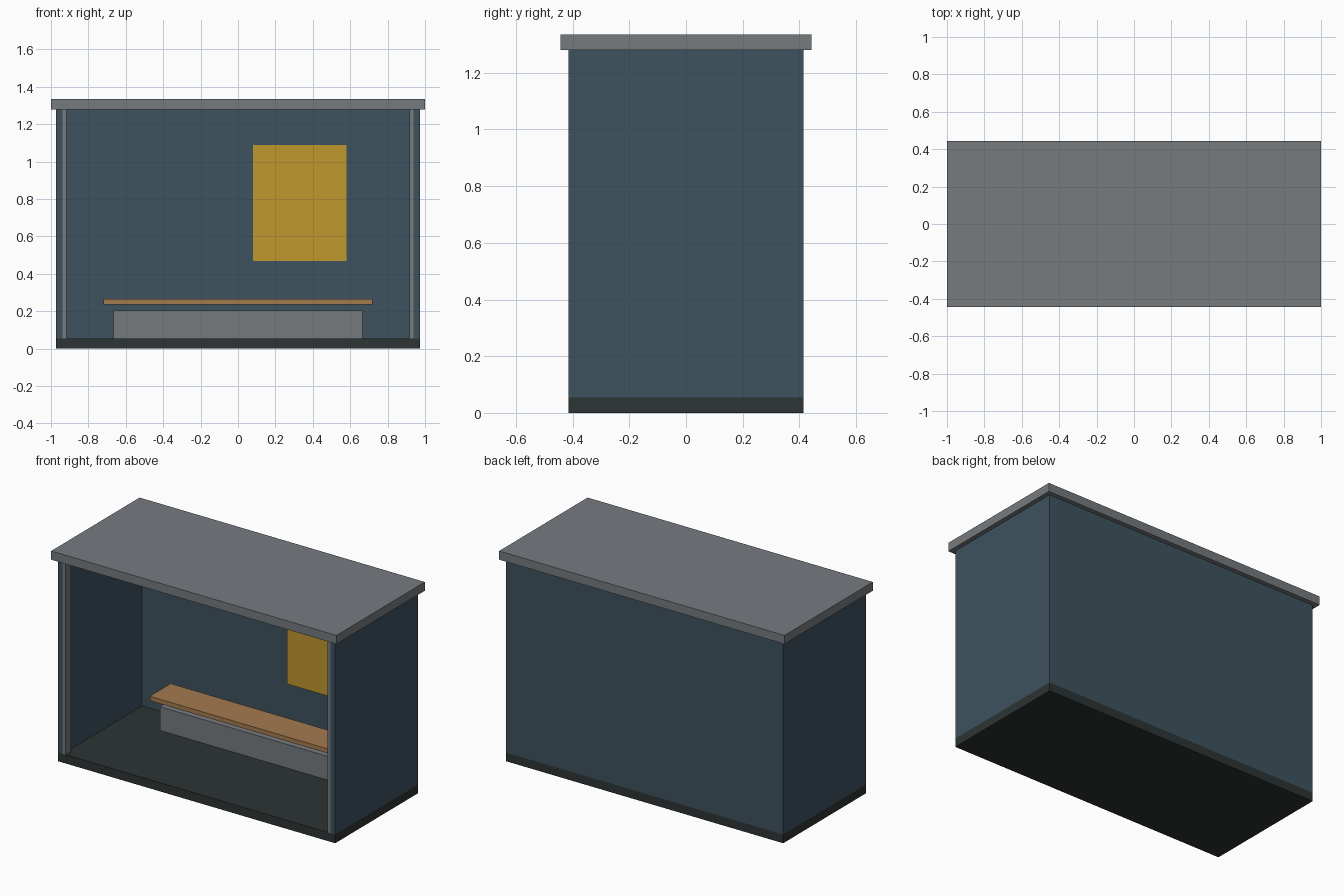
import bpy

cube = bpy.data.objects.get("Cube")
if cube:
    bpy.data.objects.remove(cube, do_unlink=True)


def material(name, rgb):
    mat = bpy.data.materials.new(name)
    mat.use_nodes = True
    colour = (*rgb, 1.0)
    mat.diffuse_color = colour
    mat.node_tree.nodes["Principled BSDF"].inputs["Base Color"].default_value = colour
    return mat


def box(name, x, y, z, mat):
    """Box spanning the given (low, high) range on each axis."""
    spans = (x, y, z)
    bpy.ops.mesh.primitive_cube_add(size=1, location=[(a + b) / 2 for a, b in spans])
    obj = bpy.context.object
    obj.name = name
    obj.scale = [b - a for a, b in spans]
    bpy.ops.object.transform_apply(location=False, rotation=False, scale=True)
    obj.data.materials.append(mat)
    return obj


wall_blue = material("slate blue", (0.047, 0.084, 0.112))
metal_grey = material("mid grey", (0.18, 0.197, 0.212))
floor_dark = material("dark grey", (0.026, 0.034, 0.033))
wood = material("light wood", (0.37, 0.195, 0.08))
yellow = material("mustard yellow", (0.53, 0.31, 0.027))

W, D = 0.972, 0.415          # half width and half depth of the shelter
FLOOR, EAVES = 0.055, 1.28   # floor top and wall top
T = 0.033                    # wall thickness

# Floor slab and overhanging roof
box("floor_slab", (-W, W), (-D, D), (0, FLOOR), floor_dark)
box("roof", (-1, 1), (-0.443, 0.443), (EAVES, 1.335), metal_grey)

# Back wall, side walls and front posts
box("back_wall", (-W, W), (D - T, D), (FLOOR, EAVES), wall_blue)
for side, s in (("left", 1), ("right", -1)):
    box(side + "_wall", sorted((s * (W - T), s * W)), (-D, D - T),
        (FLOOR, EAVES), wall_blue)
    box(side + "_front_post", sorted((s * (W - 0.055), s * (W - T))),
        (-D, -D + 0.055), (FLOOR, EAVES), metal_grey)

# Bench: plinth with a seat board above it
box("bench_plinth", (-0.665, 0.665), (0.167, 0.333), (FLOOR, 0.205), metal_grey)
box("bench_seat", (-0.72, 0.72), (0.145, 0.355), (0.237, 0.265), wood)

# Blank panel on the inside of the back wall
box("wall_panel", (0.08, 0.58), (D - T - 0.008, D - T), (0.47, 1.09), yellow)
